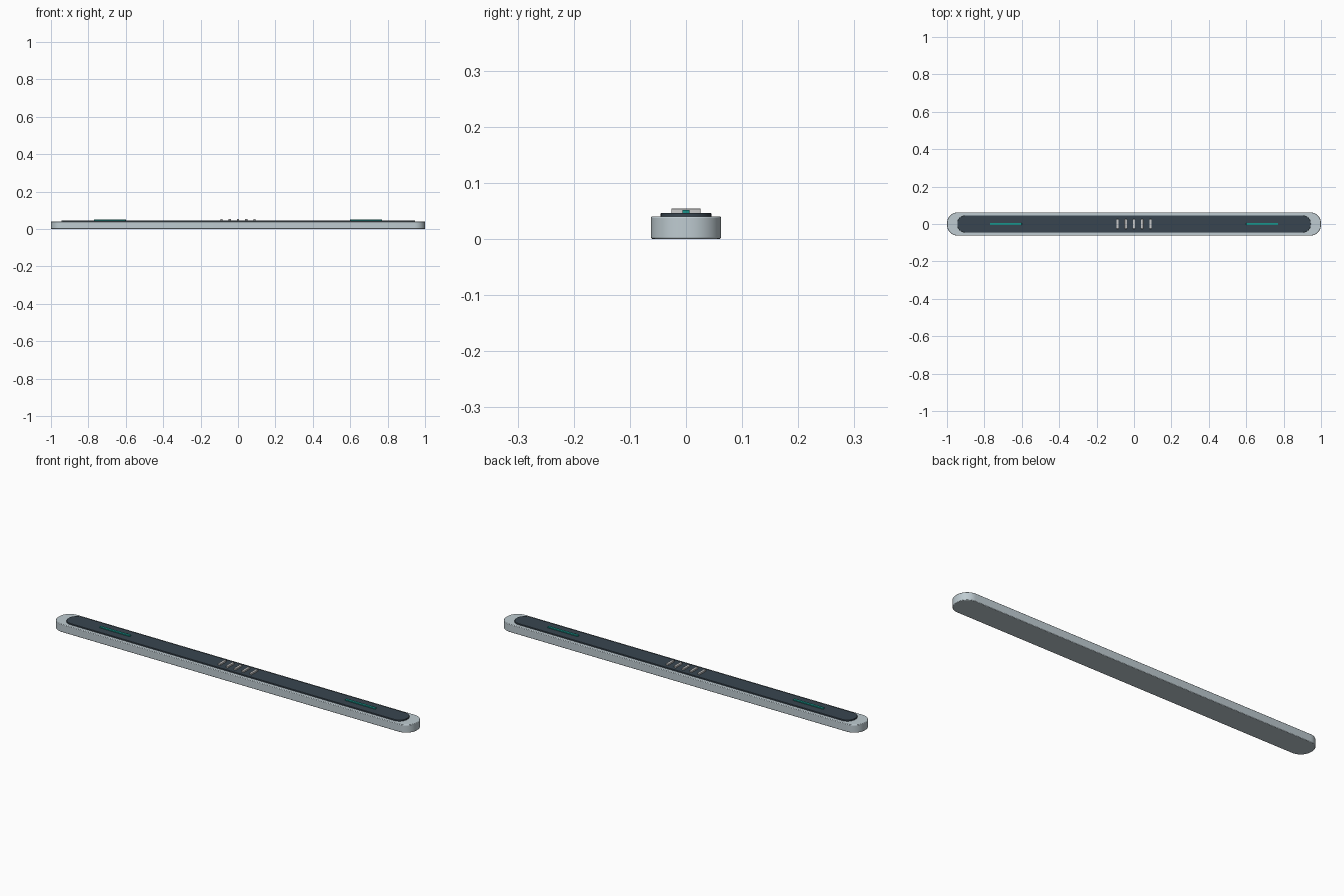
import bpy, bmesh, math

if "Cube" in bpy.data.objects:
    bpy.data.objects.remove(bpy.data.objects["Cube"])


def material(name, rgb):
    m = bpy.data.materials.new(name)
    m.diffuse_color = (*rgb, 1)
    m.use_nodes = True
    m.node_tree.nodes["Principled BSDF"].inputs["Base Color"].default_value = m.diffuse_color
    return m


SILVER = material("silver", (0.52, 0.60, 0.64))
DARK = material("dark", (0.04, 0.06, 0.08))
TEAL = material("teal", (0.01, 0.30, 0.26))
PALE = material("pale", (0.75, 0.78, 0.78))


def slab(name, cx, hx, hy, z0, z1, radius, bevel, mat, steps=10):
    """Rounded-rectangle plate extruded from z0 to z1 with softened rims."""
    bm = bmesh.new()
    verts = []
    for i, (sx, sy) in enumerate([(1, 1), (-1, 1), (-1, -1), (1, -1)]):
        for k in range(steps + 1):
            a = math.pi / 2 * (i + k / steps)
            verts.append(bm.verts.new((sx * (hx - radius) + radius * math.cos(a),
                                       sy * (hy - radius) + radius * math.sin(a), z0)))
    face = bm.faces.new(verts)
    top = bmesh.ops.extrude_face_region(bm, geom=[face])["geom"]
    for v in top:
        if isinstance(v, bmesh.types.BMVert):
            v.co.z = z1
    bmesh.ops.recalc_face_normals(bm, faces=bm.faces)
    mesh = bpy.data.meshes.new(name)
    bm.to_mesh(mesh)
    bm.free()
    obj = bpy.data.objects.new(name, mesh)
    obj.location.x = cx
    bpy.context.collection.objects.link(obj)
    mesh.materials.append(mat)
    mod = obj.modifiers.new("soft_rim", "BEVEL")
    mod.width, mod.segments = bevel, 2
    mod.limit_method, mod.angle_limit = "ANGLE", math.radians(50)
    bpy.ops.object.select_all(action="DESELECT")
    obj.select_set(True)
    bpy.context.view_layer.objects.active = obj
    bpy.ops.object.shade_smooth_by_angle(angle=math.radians(35))
    return obj


# Long rounded body and dark inlay on top
slab("body", 0, 1.0, 0.0625, 0, 0.04, 0.058, 0.0025, SILVER)
slab("top_inlay", 0, 0.945, 0.045, 0.038, 0.0465, 0.042, 0.001, DARK)

# Accent strips towards both ends
for side, label in ((-1, "left"), (1, "right")):
    slab(f"accent_strip_{label}", side * 0.685, 0.085, 0.0065, 0.045, 0.0515,
         0.002, 0.0007, TEAL, 3)

# Grip ribs across the middle
for i in range(5):
    slab(f"grip_rib_{i + 1}", (i - 2) * 0.044, 0.006, 0.026, 0.045, 0.054,
         0.002, 0.001, PALE, 3)
